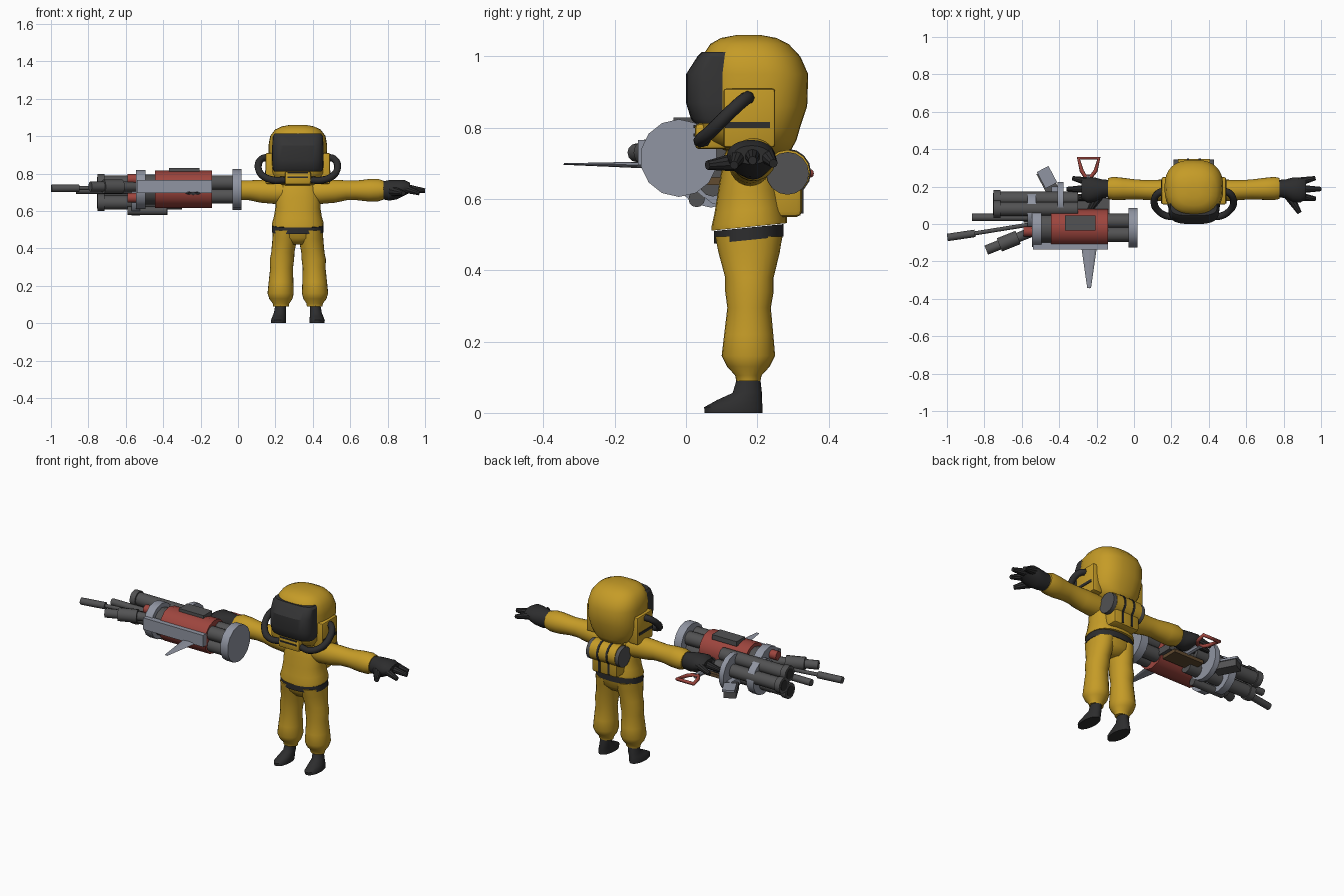
import bpy, bmesh, math
from mathutils import Vector, Matrix

if "Cube" in bpy.data.objects:
    bpy.data.objects.remove(bpy.data.objects["Cube"])

CX = 0.32  # mirror plane of the figure


def material(name, rgb):
    m = bpy.data.materials.new(name)
    m.diffuse_color = (*rgb, 1)
    m.use_nodes = True
    m.node_tree.nodes["Principled BSDF"].inputs["Base Color"].default_value = m.diffuse_color
    return m


YELLOW = material("suit yellow", (0.56, 0.33, 0.02))
BLACK = material("rubber black", (0.026, 0.026, 0.027))
VISOR = material("visor black", (0.034, 0.034, 0.035))
STEEL = material("light steel", (0.28, 0.30, 0.36))
IRON = material("dark iron", (0.085, 0.085, 0.087))
RED = material("gun red", (0.34, 0.06, 0.048))
BROWN = material("grip brown", (0.12, 0.07, 0.03))


def finish(bm, name, mat, angle=35):
    bmesh.ops.recalc_face_normals(bm, faces=bm.faces)
    me = bpy.data.meshes.new(name)
    bm.to_mesh(me)
    bm.free()
    me.materials.append(mat)
    ob = bpy.data.objects.new(name, me)
    bpy.context.collection.objects.link(ob)
    bpy.ops.object.select_all(action='DESELECT')
    ob.select_set(True)
    bpy.context.view_layer.objects.active = ob
    bpy.ops.object.shade_smooth_by_angle(angle=math.radians(angle))
    return ob


def loft(name, rings, mat, axis='z', power=2, sides=24, shear=0, angle=50):
    """Skin superellipse rings (t, c1, c2, r1, r2) along an axis."""
    bm = bmesh.new()
    loops = []
    for t, c1, c2, r1, r2 in rings:
        loop = []
        for i in range(sides):
            a = 2 * math.pi * i / sides
            c, s = math.cos(a), math.sin(a)
            u = c1 + r1 * math.copysign(abs(c) ** (2 / power), c)
            v = c2 + r2 * math.copysign(abs(s) ** (2 / power), s)
            p = (u, v, t + shear * (v - c2)) if axis == 'z' else (t, u, v)
            loop.append(bm.verts.new(p))
        loops.append(loop)
    for a, b in zip(loops, loops[1:]):
        for i in range(sides):
            j = (i + 1) % sides
            bm.faces.new((a[i], a[j], b[j], b[i]))
    bm.faces.new(loops[0])
    bm.faces.new(loops[-1])
    return finish(bm, name, mat, angle)


def rod(name, p, q, r, mat, sides=12, r2=None):
    p, q = Vector(p), Vector(q)
    m = Matrix.Translation((p + q) / 2) @ (q - p).to_track_quat('Z', 'Y').to_matrix().to_4x4()
    bm = bmesh.new()
    bmesh.ops.create_cone(bm, cap_ends=True, segments=sides, radius1=r,
                          radius2=r if r2 is None else r2, depth=(q - p).length, matrix=m)
    return finish(bm, name, mat)


def box(name, lo, hi, mat, bevel=0.0, turn=0):
    lo, hi = Vector(lo), Vector(hi)
    m = (Matrix.Translation((lo + hi) / 2) @ Matrix.Rotation(math.radians(turn), 4, 'Z')
         @ Matrix.Diagonal((*(hi - lo), 1)))
    bm = bmesh.new()
    bmesh.ops.create_cube(bm, size=1, matrix=m)
    if bevel:
        bmesh.ops.bevel(bm, geom=bm.edges[:], offset=bevel, segments=2, affect='EDGES', profile=0.5)
    return finish(bm, name, mat)


def tube(name, pts, r, mat, closed=False, smooth=True):
    cu = bpy.data.curves.new(name, 'CURVE')
    cu.dimensions = '3D'
    cu.bevel_depth = r
    cu.bevel_resolution = 2
    cu.resolution_u = 6
    cu.use_fill_caps = True
    sp = cu.splines.new('BEZIER' if smooth else 'POLY')
    if smooth:
        sp.bezier_points.add(len(pts) - 1)
        for b, p in zip(sp.bezier_points, pts):
            b.co = p
            b.handle_left_type = b.handle_right_type = 'AUTO'
    else:
        sp.points.add(len(pts) - 1)
        for b, p in zip(sp.points, pts):
            b.co = (*p, 1)
    sp.use_cyclic_u = closed
    cu.materials.append(mat)
    ob = bpy.data.objects.new(name, cu)
    bpy.context.collection.objects.link(ob)
    return ob


# Hood, visor and chin piece
loft("hood", [(z, CX, cy, rx, ry) for z, cy, rx, ry in (
    (.725, .21, .06, .06), (.738, .20, .095, .095), (.765, .185, .128, .125), (.80, .18, .148, .14),
    (.86, .19, .155, .15), (.95, .193, .157, .15), (1.0, .183, .148, .138), (1.035, .178, .122, .11),
    (1.052, .176, .085, .078), (1.06, .176, .04, .035))], YELLOW, power=2.5, sides=32)
loft("visor", [(z, CX, .1, rx, ry) for z, rx, ry in (
    (.812, .128, .075), (.825, .135, .086), (.87, .137, .1), (.95, .137, .1),
    (1.0, .134, .068), (1.013, .125, .055))], VISOR, power=3.4, sides=32, angle=30)
box("chin_piece", (.25, .025, .74), (.39, .12, .812), YELLOW, .012)
for z in (.776, .80):
    box("chin_slot", (.265, .021, z), (.375, .027, z + .008), BLACK)

# Jacket, belt and trousers seat
loft("jacket", [(z, CX, .178, rx, ry) for z, rx, ry in (
    (.522, .138, .106), (.535, .138, .106), (.57, .128, .098), (.62, .12, .09), (.68, .12, .08),
    (.73, .105, .07), (.77, .07, .055))], YELLOW, power=2.3, shear=.1)
loft("belt", [(.485, CX, .176, .138, .098), (.52, CX, .176, .138, .098)], BLACK, power=2.3, shear=.1)
loft("seat", [(.42, CX, .178, .05, .055), (.455, CX, .178, .118, .085), (.5, CX, .178, .134, .094)],
     YELLOW, power=2.3)

for s, side in ((1, "left"), (-1, "right")):
    X = lambda d: CX + s * d
    # Legs and boots
    loft(side + "_leg", [(z, X(d), cy, rx, ry) for z, d, cy, rx, ry in (
        (.495, .068, .176, .066, .094), (.45, .07, .177, .066, .086), (.38, .08, .178, .062, .068),
        (.34, .085, .178, .065, .068), (.295, .087, .177, .061, .061), (.22, .09, .176, .066, .069),
        (.16, .092, .175, .07, .075), (.13, .091, .175, .062, .06), (.105, .09, .175, .044, .037),
        (.09, .09, .175, .042, .034))], YELLOW)
    loft(side + "_boot", [(z, X(d), cy, rx, ry) for z, d, cy, rx, ry in (
        (0, .103, .133, .04, .081), (.016, .103, .133, .041, .082), (.036, .1, .15, .036, .063),
        (.056, .096, .172, .032, .041), (.1, .092, .176, .028, .032))], BLACK)
    # Sleeves and gloves
    loft(side + "_sleeve", [(X(d), cy, cz, ry, rz) for d, cy, cz, ry, rz in (
        (.05, .18, .70, .055, .055), (.12, .18, .70, .06, .063), (.2, .18, .705, .056, .061),
        (.26, .182, .71, .053, .053), (.31, .185, .71, .053, .052), (.38, .188, .71, .059, .06),
        (.43, .19, .711, .062, .06), (.458, .19, .711, .056, .05))], YELLOW, axis='x')
    loft(side + "_glove", [(X(d), cy, cz, ry, rz) for d, cy, cz, ry, rz in (
        (.44, .19, .71, .045, .045), (.49, .188, .71, .05, .055), (.53, .183, .714, .066, .052),
        (.57, .182, .724, .067, .042), (.6, .184, .724, .05, .026))], BLACK, axis='x')
    for dy, tip in ((.225, (.648, .245, .70)), (.187, (.68, .187, .708)), (.148, (.65, .135, .695))):
        rod(side + "_finger", (X(.56), dy, .724), (X(tip[0]), tip[1], tip[2]), .025, BLACK, 10, .012)
    rod(side + "_thumb", (X(.51), .15, .705), (X(.565), .06, .695), .028, BLACK, 10, .013)
    # Ear pads with vents, and breathing hoses
    x0, x1 = sorted((X(.11), X(.172)))
    box(side + "_ear_pad", (x0, .105, .745), (x1, .25, .91), YELLOW, .008)
    x0, x1 = sorted((X(.165), X(.175)))
    box(side + "_ear_vent", (x0, .11, .80), (x1, .236, .816), BLACK)
    tube(side + "_hose", [(X(.15), .178, .885), (X(.19), .165, .88), (X(.212), .12, .84),
                          (X(.19), .07, .79), (X(.13), .04, .765), (X(.07), .05, .765)], .019, BLACK)

# Back pack: pouch, bedroll, dark end caps and straps
box("back_pouch", (.235, .22, .55), (.405, .325, .72), YELLOW, .015)
rod("bedroll", (.235, .285, .675), (.405, .285, .675), .063, YELLOW, 16)
for a, b in ((.212, .24), (.40, .428)):
    rod("bedroll_cap", (a, .285, .672), (b, .285, .672), .06, IRON, 16)
for x in (.283, .345):
    box("pack_strap", (x, .28, .56), (x + .012, .329, .7), BLACK)
    rod("roll_strap", (x, .285, .675), (x + .012, .285, .675), .066, BLACK, 16)

# Gun: rear disc, main body, collar and side rail
GY, GZ = -.02, .715
rod("rear_disc", (-.03, GY, GZ), (.02, GY, GZ), .109, STEEL, 14)
for i in range(4):
    a = math.pi * (.25 + i / 2)
    y, z = GY + .05 * math.cos(a), GZ + .05 * math.sin(a)
    rod("rear_pipe", (-.15, y, z), (-.02, y, z), .04, IRON)
rod("red_body", (-.445, GY, GZ), (-.14, GY, GZ), .1, RED, 12)
box("top_plate", (-.37, -.035, .80), (-.205, .045, .829), IRON)
box("side_rail", (-.54, -.135, .695), (-.14, -.1, .765), STEEL)
rod("front_core", (-.5, GY, GZ), (-.43, GY, GZ), .08, IRON)
rod("front_collar", (-.545, GY, GZ), (-.495, GY, GZ), .105, STEEL, 14)
for z in (.67, .77):
    rod("red_nozzle", (-.59, -.04, z), (-.54, -.04, z), .026, RED)
# Side blade tapering to a point
rod("side_blade", (-.24, -.1, .69), (-.24, -.343, .703), .045, STEEL, 8, .01).scale.z = 1
bl = bpy.data.objects["side_blade"]
for v in bl.data.vertices:
    v.co.z = .697 + (v.co.z - .697) * .22

# Barrel cluster with two carrier rings
for y, z in ((.08, .75), (.075, .645), (.135, .70)):
    rod("barrel", (-.72, y, z), (-.3, y, z), .038, IRON)
    rod("muzzle", (-.75, y, z), (-.715, y, z), .046, IRON)
    rod("muzzle_bore", (-.753, y, z), (-.749, y, z), .032, BLACK)
rod("carrier_ring", (-.57, .07, .68), (-.525, .07, .68), .104, STEEL, 14)
rod("carrier_ring", (-.41, .12, .685), (-.378, .12, .685), .108, STEEL, 14)
rod("lower_tube", (-.59, .03, .6), (-.38, .03, .6), .023, IRON)
rod("middle_barrel", (-.865, .035, .71), (-.55, .035, .71), .02, IRON)
rod("long_barrel", (-.87, -.053, .722), (-.54, 0, .722), .011, IRON)
rod("long_muzzle", (-.998, -.072, .72), (-.85, -.05, .722), .02, IRON)
rod("angled_barrel", (-.79, -.14, .73), (-.54, -.04, .73), .026, IRON)
rod("angled_sleeve", (-.72, -.112, .73), (-.62, -.072, .73), .038, IRON)

# Rear grip, red loop handle and loading box
box("grip_plate", (-.35, .06, .64), (-.15, .16, .66), BROWN)
box("grip_frame", (-.36, .05, .66), (-.13, .14, .70), IRON)
rod("handle_stem", (-.245, .26, .67), (-.245, .1, .67), .016, STEEL, 8)
tube("loop_handle", [(-.297, .352, .672), (-.188, .352, .672), (-.205, .285, .672), (-.228, .255, .672),
                     (-.262, .255, .672), (-.28, .285, .672)], .011, RED, closed=True, smooth=False)
box("loading_box", (-.495, .16, .61), (-.425, .29, .65), IRON, 0, 28)
box("loading_cover", (-.50, .2, .65), (-.43, .3, .662), STEEL, 0, 28)
box("loading_arm", (-.44, .1, .62), (-.40, .2, .66), STEEL)
